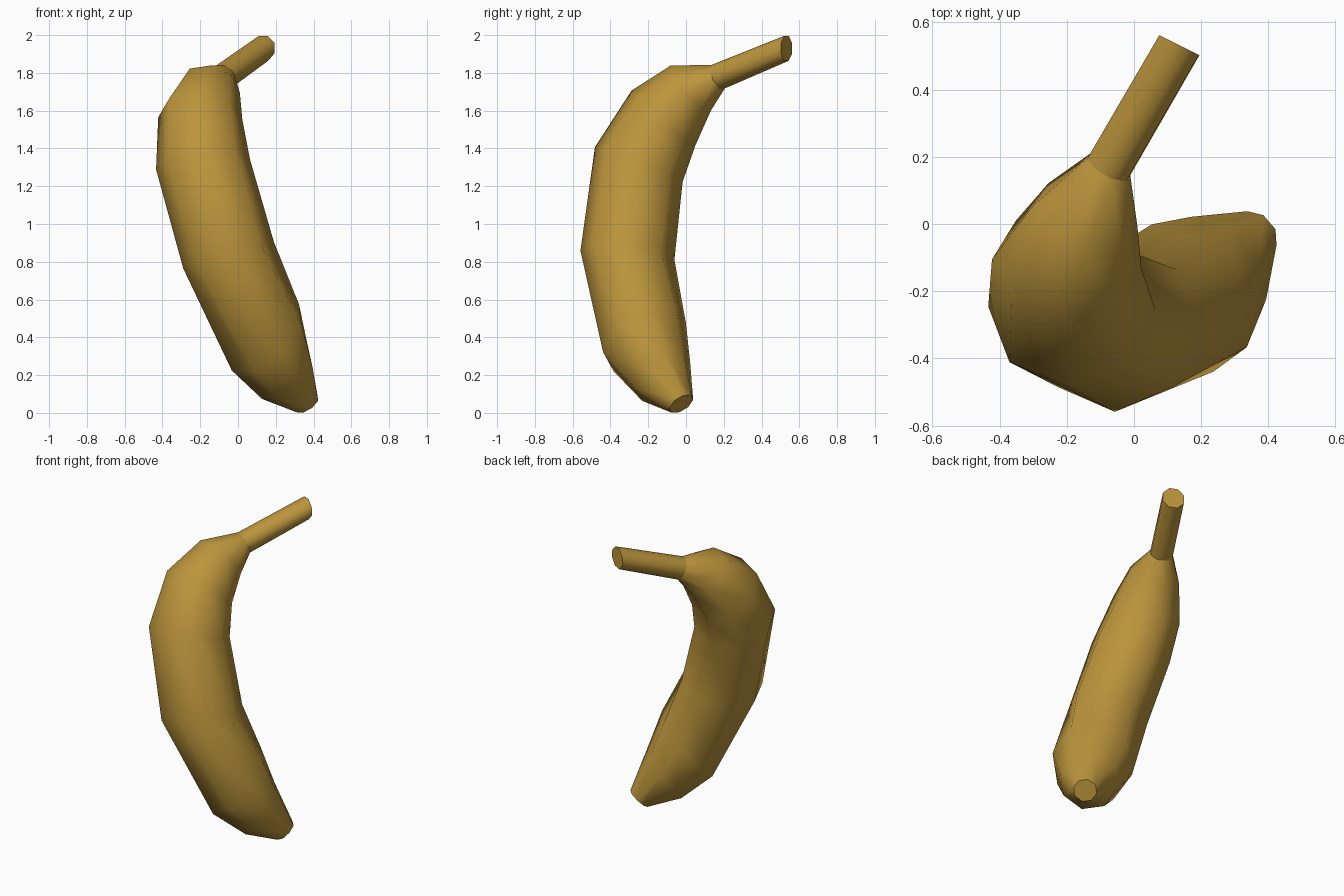
import bpy, bmesh, math
from mathutils import Vector

if "Cube" in bpy.data.objects:
    bpy.data.objects.remove(bpy.data.objects["Cube"])

SIDES = 8

peel = bpy.data.materials.new("banana_yellow")
peel.diffuse_color = (0.5, 0.3, 0.045, 1)
peel.use_nodes = True
peel.node_tree.nodes["Principled BSDF"].inputs["Base Color"].default_value = peel.diffuse_color

# Cross-sections from tip to stem end: centre, ring normal, radius
SECTIONS = [
    ((0.365, -0.025, 0.048), (0.50, 0.47, -0.73), 0.072),
    ((0.25, -0.125, 0.205), (0.58, 0.58, -0.57), 0.18),
    ((0.145, -0.22, 0.40), (0.60, 0.48, -0.64), 0.25),
    ((-0.05, -0.31, 0.835), (0.28, -0.10, -0.955), 0.25),
    ((-0.185, -0.25, 1.315), (0.09, -0.37, -0.92), 0.25),
    ((-0.20, -0.12, 1.56), (-0.06, -0.65, -0.76), 0.223),
    ((-0.145, 0.025, 1.72), (-0.25, -0.72, -0.65), 0.16),
    ((-0.075, 0.17, 1.78), (-0.45, -0.80, -0.40), 0.072),
    ((0.135, 0.532, 1.93), (-0.45, -0.89, 0.0), 0.071),
]
MID = 3  # ring where the vertex direction starts


def ring_points():
    """Octagon rings whose first corner is carried along the path without twist."""
    normals = [Vector(n).normalized() for _, n, _ in SECTIONS]
    ups = [None] * len(SECTIONS)
    for order in (range(MID, len(SECTIONS)), range(MID, -1, -1)):
        u = Vector((0, -1, 0))
        for i in order:
            u = (u - normals[i] * u.dot(normals[i])).normalized()
            ups[i] = u
    rings = []
    for (c, _, r), n, u in zip(SECTIONS, normals, ups):
        v = n.cross(u)
        angles = [2 * math.pi * k / SIDES for k in range(SIDES)]
        rings.append([Vector(c) + (u * math.cos(a) + v * math.sin(a)) * r for a in angles])
    return rings


def loft(name, rings, cap_start, cap_end):
    bm = bmesh.new()
    loops = [[bm.verts.new(p) for p in ring] for ring in rings]
    for a, b in zip(loops, loops[1:]):
        for k in range(SIDES):
            j = (k + 1) % SIDES
            bm.faces.new((a[k], b[k], b[j], a[j]))
    if cap_start:
        bm.faces.new(loops[0])
    if cap_end:
        bm.faces.new(loops[-1][::-1])
    mesh = bpy.data.meshes.new(name)
    bm.to_mesh(mesh)
    bm.free()
    mesh.materials.append(peel)
    obj = bpy.data.objects.new(name, mesh)
    bpy.context.collection.objects.link(obj)
    bpy.ops.object.select_all(action='DESELECT')
    obj.select_set(True)
    bpy.context.view_layer.objects.active = obj
    bpy.ops.object.shade_smooth_by_angle(angle=math.radians(55))
    return obj


rings = ring_points()
# Curved fruit body, closed at the tip
loft("banana_body", rings[:-1], True, False)
# Straight stem, closed at its cut end
loft("banana_stem", rings[-2:], False, True)
